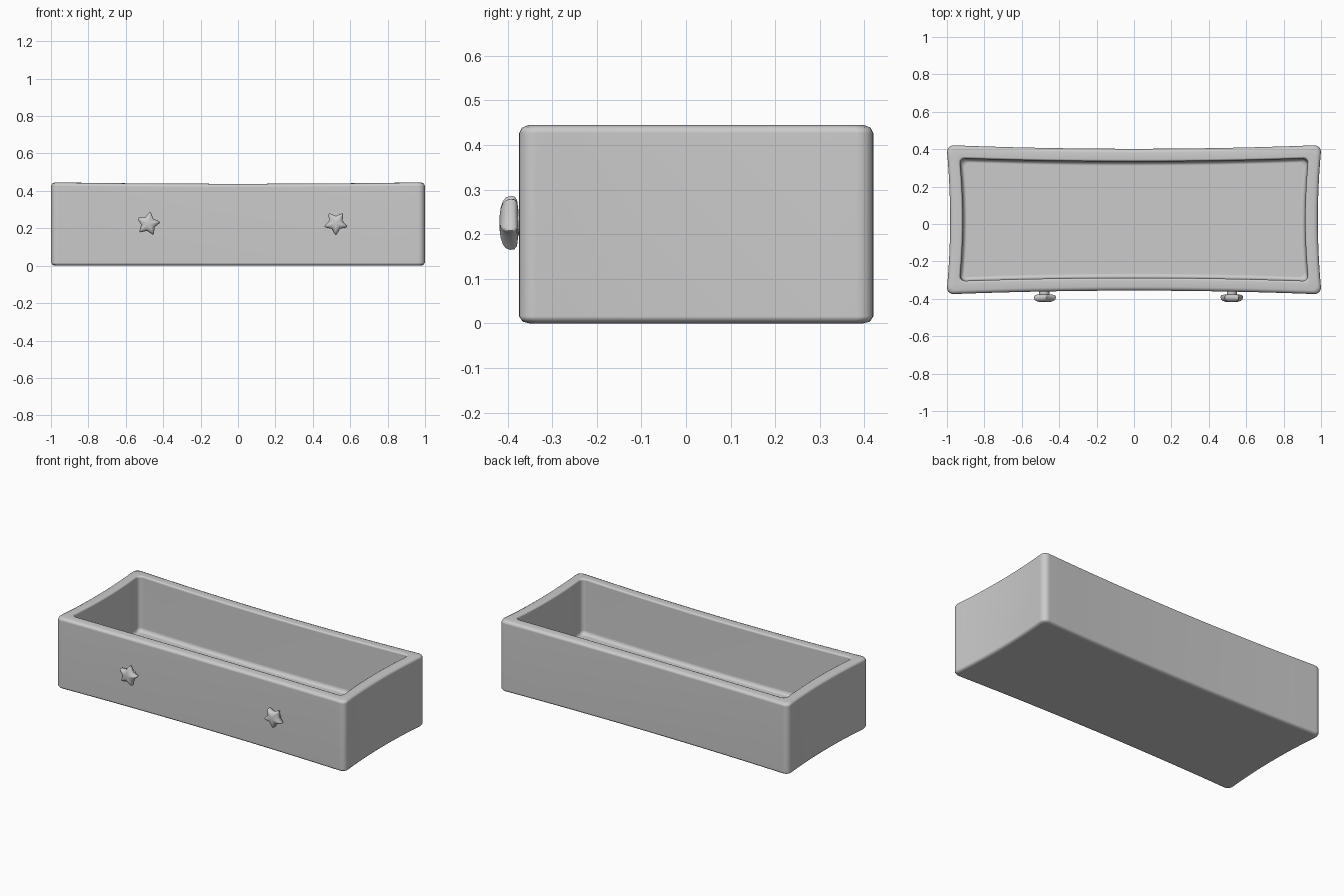
import bpy, bmesh, math
from mathutils import Vector

if "Cube" in bpy.data.objects:
    bpy.data.objects.remove(bpy.data.objects["Cube"])


def loft(rings, name, angle):
    """Skin a list of equal-length closed rings and cap both ends."""
    bm = bmesh.new()
    vs = [[bm.verts.new(p) for p in ring] for ring in rings]
    n = len(vs[0])
    for a, b in zip(vs, vs[1:]):
        for i in range(n):
            j = (i + 1) % n
            bm.faces.new((a[i], a[j], b[j], b[i]))
    bm.faces.new(vs[0])
    bm.faces.new(vs[-1])
    bmesh.ops.recalc_face_normals(bm, faces=bm.faces)
    me = bpy.data.meshes.new(name)
    bm.to_mesh(me)
    bm.free()
    ob = bpy.data.objects.new(name, me)
    bpy.context.collection.objects.link(ob)
    bpy.ops.object.select_all(action='DESELECT')
    ob.select_set(True)
    bpy.context.view_layer.objects.active = ob
    bpy.ops.object.shade_smooth_by_angle(angle=math.radians(angle))
    return ob


def bowed_ring(hx, hy, r, z, dip=0.0, bow=0.02, cy=0.023):
    """Rounded rectangle whose four sides bow inwards."""
    pts = []
    for k, (sx, sy) in enumerate(((1, 1), (-1, 1), (-1, -1), (1, -1))):
        for i in range(6):
            a = math.pi / 2 * (k + i / 5)
            pts.append((sx * (hx - r) + r * math.cos(a), sy * (hy - r) + r * math.sin(a)))
        # intermediate points along the next straight side
        nx, ny = ((-1, 1), (-1, -1), (1, -1), (1, 1))[k]
        a = math.pi / 2 * (k + 1)
        end = Vector((nx * (hx - r) + r * math.cos(a), ny * (hy - r) + r * math.sin(a)))
        start = Vector(pts[-1])
        pts += [tuple(start.lerp(end, t / 12)) for t in range(1, 12)]
    out = []
    for x, y in pts:
        u, v = 1 - (x / hx) ** 2, 1 - (y / hy) ** 2
        out.append((x * (1 - bow / hx * v), cy + y * (1 - bow / hy * u), z - dip * u))
    return out


# Drawer tray: (inset, corner radius, height, mid-side dip), outside then inside
outer = [(0.024, 0.03, 0.0, 0), (0.008, 0.035, 0.004, 0), (0.0, 0.04, 0.016, 0),
         (0.0, 0.04, 0.427, 0.007), (0.006, 0.038, 0.439, 0.007), (0.02, 0.034, 0.445, 0.007)]
inner = [(0.060, 0.034, 0.445, 0.007), (0.067, 0.032, 0.442, 0.007), (0.071, 0.03, 0.434, 0.007),
         (0.073, 0.03, 0.125, 0), (0.079, 0.03, 0.108, 0), (0.094, 0.03, 0.10, 0)]
rings = [bowed_ring(1.003 - d, 0.399 - d, r, z, dip) for d, r, z, dip in outer]
rings += [bowed_ring(1.003 - d, 0.399 - d, r, z, dip, 0.017) for d, r, z, dip in inner]
tray = loft(rings, "drawer_tray", 50)
# Keep the broad walls and floor shading flat
tray.modifiers.new("flat_shading", 'WEIGHTED_NORMAL').keep_sharp = True


def star_ring(cx, cz, y, scale, turn):
    """Five-pointed star with softened tips, facing the front."""
    ring = []
    for k in range(5):
        tip = math.radians(turn + 72 * k)
        for off, rad in ((-5, 0.060), (0, 0.063), (5, 0.060), (36, 0.038)):
            a = tip + math.radians(off)
            rr = rad * scale
            ring.append((cx + rr * math.cos(a), y, cz + rr * math.sin(a)))
    return ring


# Star knobs with short stems
star_profile = [(-0.377, 0.6), (-0.379, 0.86), (-0.385, 0.98), (-0.394, 1.0),
                (-0.404, 0.94), (-0.411, 0.8), (-0.416, 0.55), (-0.418, 0.25)]
for side, cx, cz, turn in (("left", -0.48, 0.224, 80), ("right", 0.523, 0.228, 270)):
    loft([star_ring(cx, cz, y, s, turn) for y, s in star_profile], side + "_star_knob", 60)
    stem = [[(cx + 0.027 * math.cos(i * math.tau / 20), y, cz + 0.027 * math.sin(i * math.tau / 20))
             for i in range(20)] for y in (-0.34, -0.38)]
    loft(stem, side + "_knob_stem", 40)
